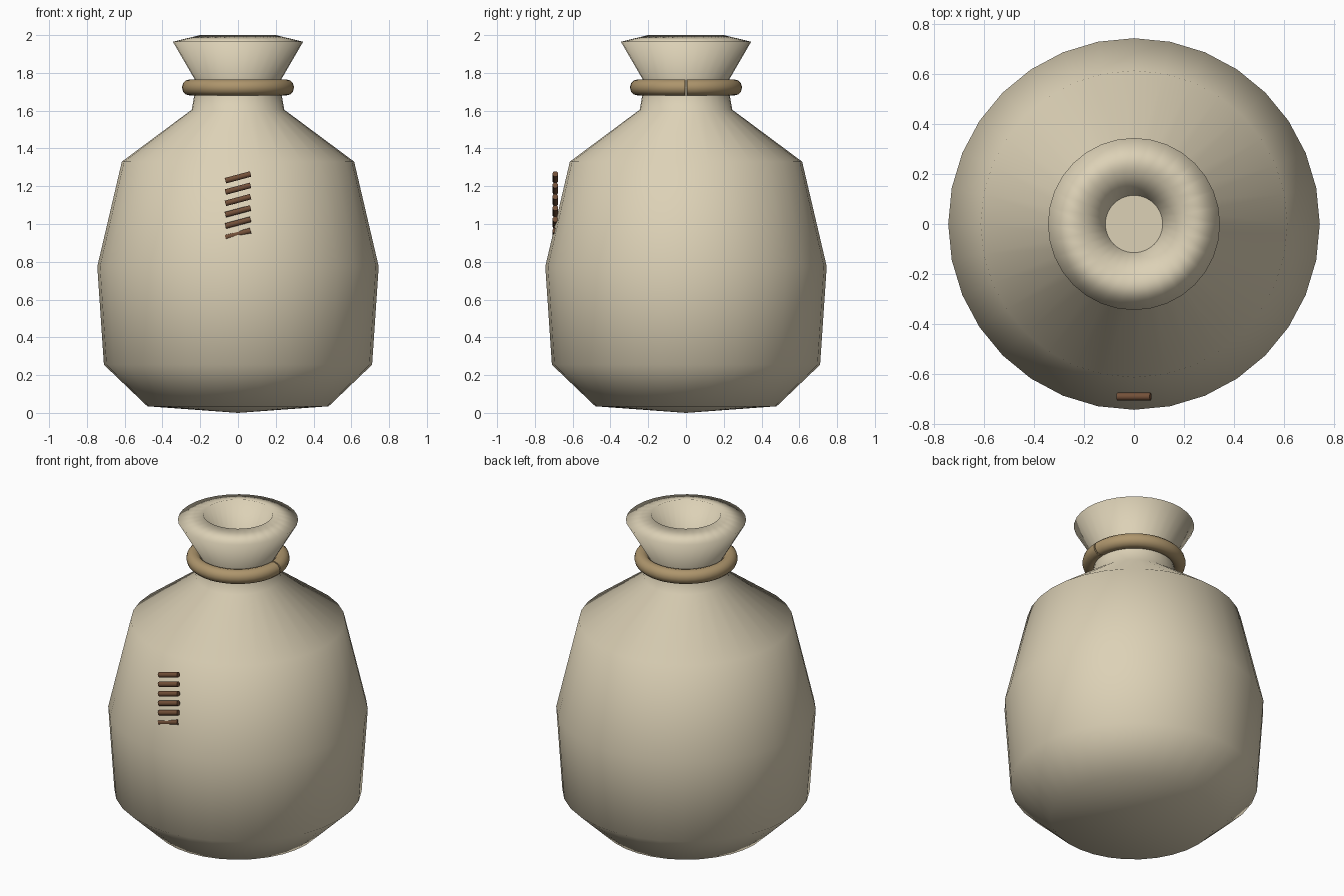
import bpy, bmesh, math
from mathutils import Matrix, Vector

default = bpy.data.objects.get("Cube")
if default:
    bpy.data.objects.remove(default, do_unlink=True)


def material(name, colour):
    mat = bpy.data.materials.new(name)
    mat.use_nodes = True
    rgba = (*colour, 1)
    mat.diffuse_color = rgba
    shader = mat.node_tree.nodes["Principled BSDF"]
    shader.inputs["Base Color"].default_value = rgba
    shader.inputs["Roughness"].default_value = 0.9
    return mat


def finish(bm, name, mat):
    bmesh.ops.recalc_face_normals(bm, faces=bm.faces)
    mesh = bpy.data.meshes.new(name)
    bm.to_mesh(mesh)
    bm.free()
    mesh.materials.append(mat)
    obj = bpy.data.objects.new(name, mesh)
    bpy.context.collection.objects.link(obj)
    return obj


def spin(bm, points, steps, angle, closed=False):
    """Turn a radius/height profile about the z axis."""
    verts = [bm.verts.new((r, 0, z)) for r, z in points]
    edges = [bm.edges.new(pair) for pair in zip(verts, verts[1:])]
    if closed:
        edges.append(bm.edges.new((verts[-1], verts[0])))
    return bmesh.ops.spin(bm, geom=verts + edges, axis=(0, 0, 1),
                          cent=(0, 0, 0), angle=angle, steps=steps), verts


cloth = material("cloth", (0.72, 0.64, 0.47))
rope = material("rope", (0.42, 0.30, 0.15))
thread = material("thread", (0.17, 0.08, 0.04))

# Sack body: rounded belly, narrow neck, flared mouth with a sunken inside
profile = [(0, 0), (0.48, 0.035), (0.71, 0.255), (0.745, 0.775),
           (0.615, 1.33), (0.245, 1.605), (0.22, 1.75), (0.345, 1.965),
           (0.2, 2.0), (0.115, 1.79), (0, 1.79)]
bm = bmesh.new()
spin(bm, profile, 32, math.tau)
bmesh.ops.remove_doubles(bm, verts=bm.verts, dist=0.0005)
for face in bm.faces:
    face.smooth = True
# Keep a crisp edge round the floor of the mouth
for edge in bm.edges:
    if all(abs(v.co.z - 1.79) < 0.001 and v.co.xy.length > 0.1 for v in edge.verts):
        edge.smooth = False
finish(bm, "sack_body", cloth)

# Rope tie round the neck, its two ends meeting on the left side
bm = bmesh.new()
sides = 12
section = [(0.254 + 0.043 * math.cos(math.tau * i / sides),
            1.723 + 0.043 * math.sin(math.tau * i / sides)) for i in range(sides)]
gap = 0.03
result, start = spin(bm, section, 40, math.tau - gap, closed=True)
end = [v for v in result["geom_last"] if isinstance(v, bmesh.types.BMVert)]
for face in bm.faces:
    face.smooth = True
for ring in (start, end):
    middle = sum((v.co for v in ring), Vector()) / sides
    ring.sort(key=lambda v: math.atan2(v.co.z - middle.z,
                                       v.co.xy.length - middle.xy.length))
    cap = bm.faces.new(ring)
    for edge in cap.edges:
        edge.smooth = False
bmesh.ops.rotate(bm, verts=bm.verts, matrix=Matrix.Rotation(gap / 2, 3, "Z"))
finish(bm, "neck_rope", rope)

# Row of slanted stitches down the front
for i in range(6):
    bm = bmesh.new()
    bmesh.ops.create_cone(bm, cap_ends=True, segments=10, radius1=0.0155,
                          radius2=0.0155, depth=0.138)
    for face in bm.faces:
        face.smooth = len(face.verts) == 4
    for edge in bm.edges:
        edge.smooth = all(f.smooth for f in edge.link_faces)
    stitch = finish(bm, f"stitch_{i + 1}", thread)
    stitch.rotation_euler = (0, math.radians(75), 0)
    stitch.location = (0, -0.692, 1.247 - 0.06 * i)
